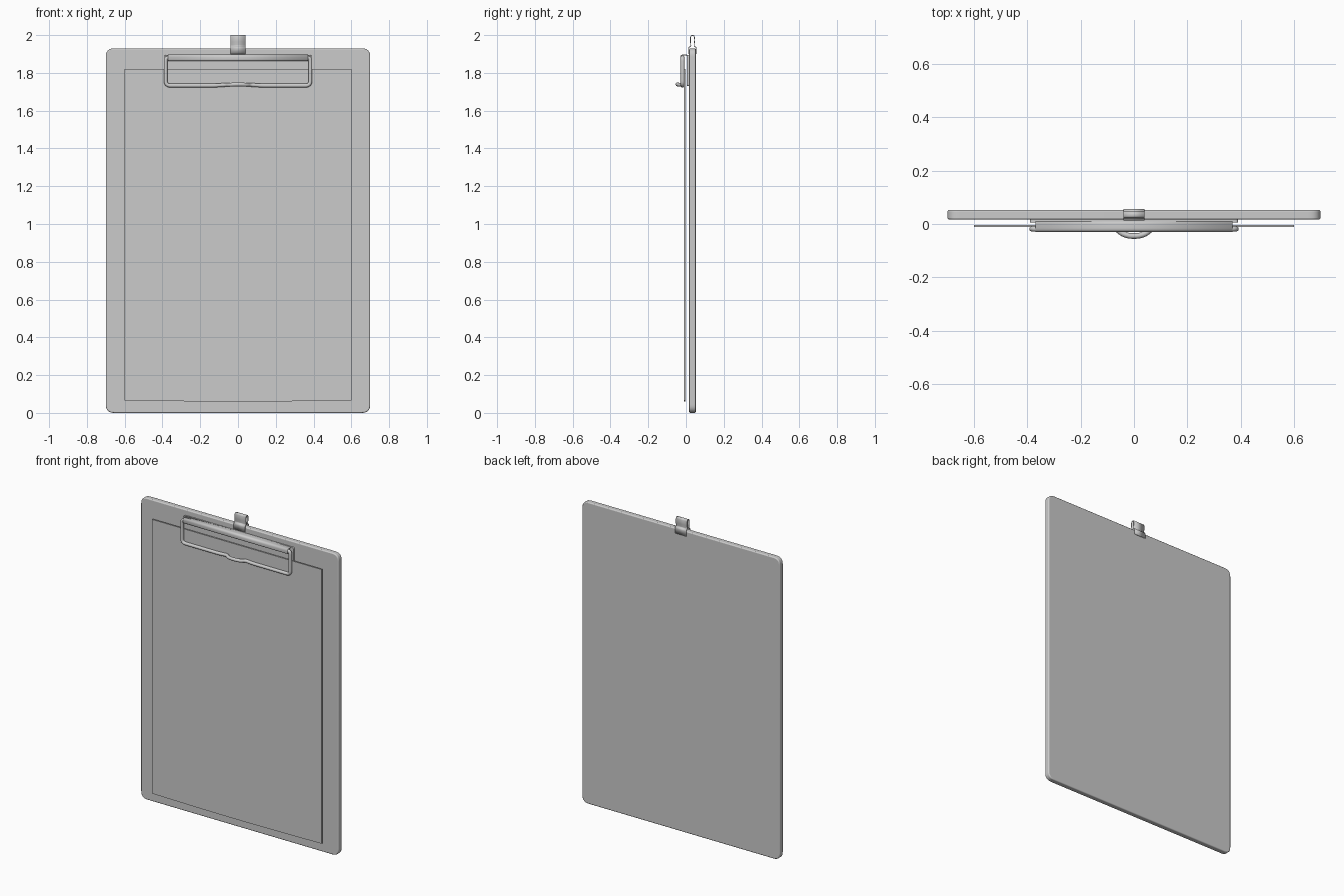
import bpy, bmesh, math
from mathutils import Vector

if "Cube" in bpy.data.objects:
    bpy.data.objects.remove(bpy.data.objects["Cube"])


def fillet(pts, r, n=6, closed=False):
    """Round the corners of a polyline with short quadratic arcs."""
    pts = [Vector(p) for p in pts]
    out = []
    for i, p in enumerate(pts):
        if not closed and i in (0, len(pts) - 1):
            out.append(p)
            continue
        a, b = pts[i - 1] - p, pts[(i + 1) % len(pts)] - p
        d = min(r, a.length * 0.45, b.length * 0.45)
        a, b = p + a.normalized() * d, p + b.normalized() * d
        for k in range(n + 1):
            t = k / n
            out.append(a * (1 - t) ** 2 + p * 2 * t * (1 - t) + b * t * t)
    return out


def finish(name, bm):
    bmesh.ops.recalc_face_normals(bm, faces=bm.faces)
    me = bpy.data.meshes.new(name)
    bm.to_mesh(me)
    bm.free()
    ob = bpy.data.objects.new(name, me)
    bpy.context.collection.objects.link(ob)
    return ob


def smooth(ob):
    bpy.ops.object.select_all(action='DESELECT')
    bpy.context.view_layer.objects.active = ob
    ob.select_set(True)
    bpy.ops.object.shade_smooth_by_angle(angle=math.radians(35))


def slab(name, outline, y0, y1, bevel=0.0):
    """Flat panel: an x-z outline extruded along y."""
    bm = bmesh.new()
    face = bm.faces.new([bm.verts.new((p[0], y0, p[1])) for p in outline])
    ext = bmesh.ops.extrude_face_region(bm, geom=[face])
    verts = [g for g in ext['geom'] if isinstance(g, bmesh.types.BMVert)]
    bmesh.ops.translate(bm, verts=verts, vec=(0, y1 - y0, 0))
    ob = finish(name, bm)
    if bevel:
        m = ob.modifiers.new('edge', 'BEVEL')
        m.width, m.segments = bevel, 3
        m.limit_method, m.angle_limit = 'ANGLE', math.radians(40)
    smooth(ob)
    return ob


def strap(name, profile, half, thick):
    """Bent sheet metal: a y-z profile swept across x."""
    bm = bmesh.new()
    rows = [[bm.verts.new((x, p[0], p[1])) for p in profile] for x in (-half, half)]
    for i in range(len(profile) - 1):
        bm.faces.new((rows[0][i], rows[0][i + 1], rows[1][i + 1], rows[1][i]))
    ob = finish(name, bm)
    m = ob.modifiers.new('sheet', 'SOLIDIFY')
    m.thickness, m.offset = thick, 0
    smooth(ob)
    return ob


def rect(hx, z0, z1):
    return [(-hx, z0), (hx, z0), (hx, z1), (-hx, z1)]


# Backing board with rounded corners
slab('board', fillet(rect(0.70, 0, 1.93), 0.045, 8, True), 0.017, 0.052, 0.006)

# Paper with a slightly bowed lower edge
N = 16
bottom = [(-0.6 + 1.2 * i / N, 0.066 - 0.006 * math.sin(math.pi * i / N)) for i in range(N + 1)]
slab('paper', bottom + [(0.6, 1.82), (-0.6, 1.82)], -0.011, -0.003)

# Clip base plate on the board
slab('clip_plate', fillet(rect(0.39, 1.73, 1.895), 0.01, 4, True), 0.005, 0.018, 0.002)

# Curled hinge along the top of the plate
hinge = fillet([(0.012, 1.866), (0.012, 1.894), (-0.027, 1.894),
                (-0.027, 1.865), (-0.008, 1.865)], 0.012)
strap('clip_hinge', hinge, 0.37, 0.006)

# Wire clamp, left half mirrored, with a raised thumb grip in the middle
yw = -0.018
half = [(-0.34, yw, 1.882), (-0.383, yw, 1.882), (-0.383, yw, 1.733),
        (-0.12, yw, 1.733), (-0.065, yw, 1.737), (-0.045, -0.036, 1.737),
        (-0.018, -0.045, 1.739)]
path = fillet(half + [(-x, y, z) for x, y, z in reversed(half)], 0.025)
cu = bpy.data.curves.new('wire_clamp', 'CURVE')
cu.dimensions = '3D'
cu.bevel_depth, cu.bevel_resolution, cu.use_fill_caps = 0.0105, 3, True
sp = cu.splines.new('POLY')
sp.points.add(len(path) - 1)
for pt, co in zip(sp.points, path):
    pt.co = (*co, 1)
sp.use_smooth = True
bpy.context.collection.objects.link(bpy.data.objects.new('wire_clamp', cu))

# Hanging loop folded over the top edge of the board
yc = 0.0345
side = [(-0.0195, 1.90), (-0.0195, 1.936), (-0.008, 1.942), (-0.012, 1.975), (-0.009, 1.998)]
loop = [(yc + y, z) for y, z in side] + [(yc - y, z) for y, z in reversed(side)]
strap('hanging_loop', fillet(loop, 0.012), 0.04, 0.004)
